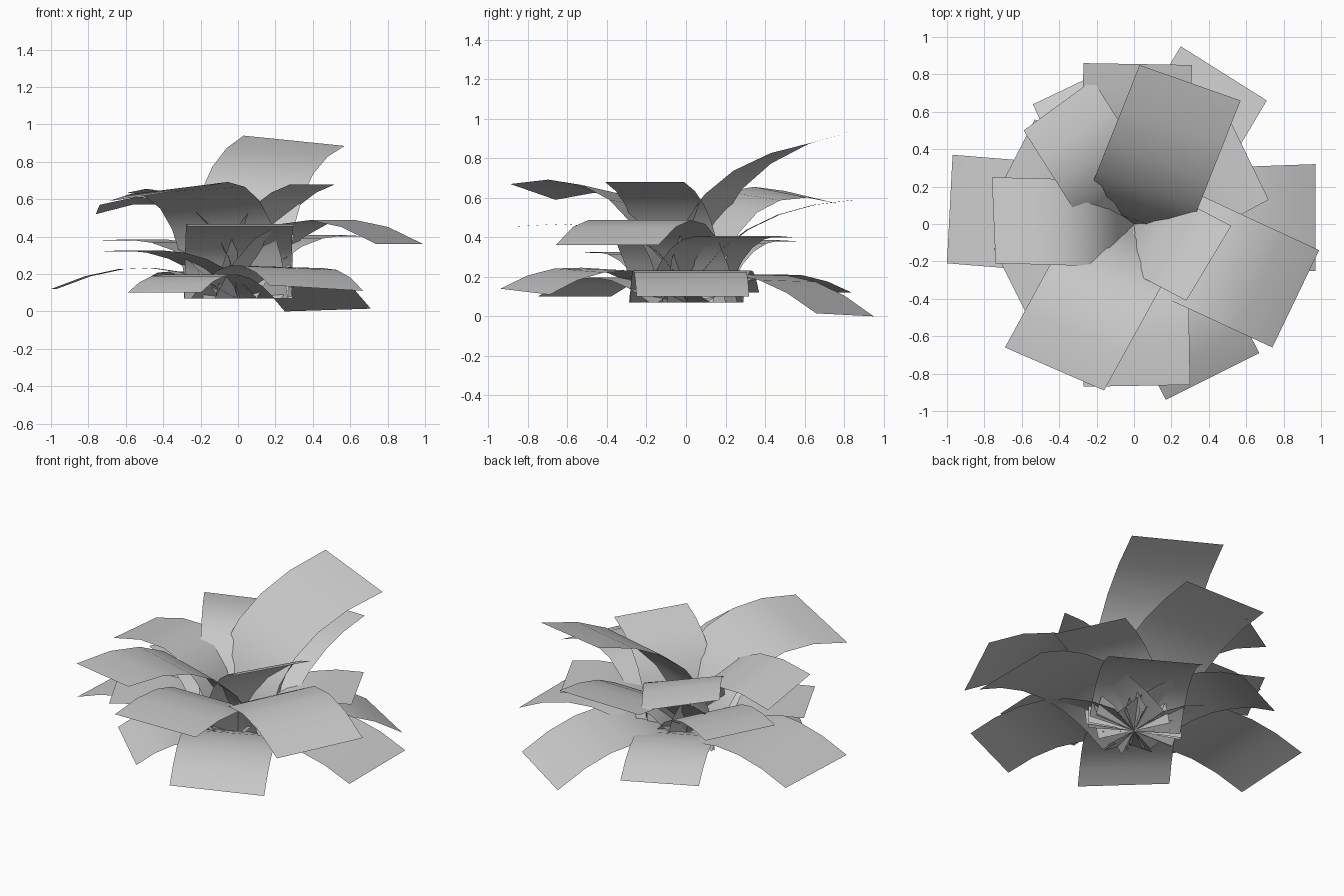
import bpy
import bmesh
from mathutils import Vector

if "Cube" in bpy.data.objects:
    bpy.data.objects.remove(bpy.data.objects["Cube"])

mat = bpy.data.materials.new("pale_grey")
mat.diffuse_color = (0.6, 0.6, 0.6, 1)
mat.use_nodes = True
mat.node_tree.nodes["Principled BSDF"].inputs["Base Color"].default_value = mat.diffuse_color

BASE_Z = 0.07   # all leaves grow from one point on the axis
SEGMENTS = 6


def leaf(name, right, left, reach, rise):
    """Arched card: from the root to a tip edge, bent through (reach, rise)."""
    right, left = Vector(right), Vector(left)
    tip = (right + left) / 2
    side = right - left
    flat_side = Vector((side.x, side.y, 0)).normalized() * side.length
    out = Vector((tip.x, tip.y, 0)).normalized()
    root = Vector((0, 0, BASE_Z))
    bend = out * reach + Vector((0, 0, rise))
    bm = bmesh.new()
    previous = None
    for i in range(SEGMENTS + 1):
        t = i / SEGMENTS
        mid = root * (1 - t) ** 2 + bend * (2 * t * (1 - t)) + tip * t * t
        half = flat_side.lerp(side, t) / 2
        row = [bm.verts.new(mid - half), bm.verts.new(mid + half)]
        if previous:
            bm.faces.new((previous[0], previous[1], row[1], row[0]))
        previous = row
    for f in bm.faces:
        f.smooth = True
    mesh = bpy.data.meshes.new(name)
    bm.to_mesh(mesh)
    bm.free()
    mesh.materials.append(mat)
    bpy.context.collection.objects.link(bpy.data.objects.new(name, mesh))


# Low drooping leaves
leaf("low_leaf_right", (0.97, -0.25, 0.10), (0.97, 0.32, 0.10), 0.45, 0.38)
leaf("low_leaf_left", (-0.97, 0.37, 0.12), (-1.0, -0.21, 0.12), 0.43, 0.37)
leaf("low_leaf_front_right", (0.17, -0.94, 0.14), (0.67, -0.69, 0.11), 0.45, 0.38)
leaf("low_leaf_back_right", (0.71, 0.66, 0.015), (0.25, 0.95, 0.0), 0.40, 0.38)
leaf("low_leaf_front_left", (-0.59, -0.38, 0.10), (-0.20, -0.75, 0.10), 0.35, 0.31)
leaf("low_leaf_back_left", (-0.12, 0.84, 0.12), (-0.54, 0.64, 0.12), 0.40, 0.33)

# Middle leaves
leaf("mid_leaf_left_front", (-0.75, -0.13, 0.32), (-0.55, -0.53, 0.32), 0.25, 0.37)
leaf("mid_leaf_left_back", (-0.53, 0.56, 0.38), (-0.74, 0.15, 0.38), 0.20, 0.43)
leaf("mid_leaf_right_back", (0.72, 0.13, 0.40), (0.52, 0.54, 0.40), 0.20, 0.46)
leaf("mid_leaf_right_front", (0.74, -0.66, 0.36), (0.99, -0.14, 0.36), 0.30, 0.72)
leaf("mid_leaf_front", (-0.27, -0.87, 0.455), (0.30, -0.86, 0.455), 0.10, 0.54)
leaf("mid_leaf_back", (0.31, 0.85, 0.59), (-0.27, 0.86, 0.59), 0.20, 0.55)

# High upright leaves
leaf("high_leaf_left", (-0.76, 0.25, 0.52), (-0.74, -0.21, 0.57), 0.12, 0.76)
leaf("high_leaf_back_left", (-0.22, 0.77, 0.57), (-0.59, 0.50, 0.635), 0.16, 0.75)
leaf("high_leaf_right", (0.28, -0.41, 0.68), (0.52, -0.01, 0.68), 0.08, 0.58)
leaf("high_leaf_front_left", (-0.69, -0.66, 0.59), (-0.16, -0.89, 0.67), 0.18, 0.79)
leaf("high_leaf_back", (0.57, 0.66, 0.885), (0.03, 0.85, 0.94), 0.0, 0.77)
